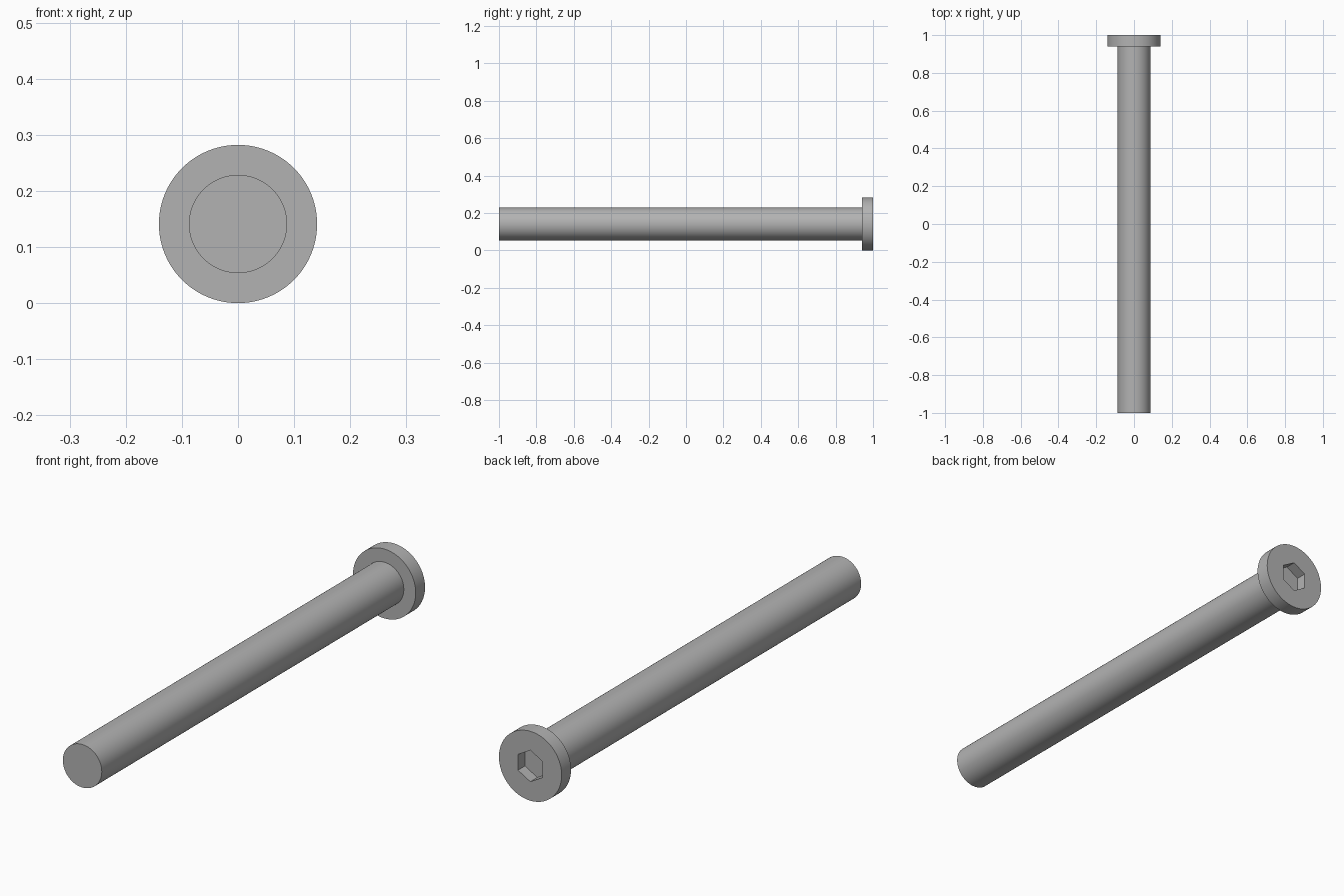
import bpy
import bmesh
from math import radians
from mathutils import Matrix

HEAD_R, SHAFT_R, SOCKET_R = 0.141, 0.0875, 0.064
TIP_Y, COLLAR_Y, TOP_Y = -1.0, 0.94, 1.0
SOCKET_DEPTH = 0.045
SIDES = 96

cube = bpy.data.objects.get("Cube")
if cube:
    bpy.data.objects.remove(cube, do_unlink=True)

steel = bpy.data.materials.new("grey_steel")
steel.use_nodes = True
GREY = (0.45, 0.45, 0.45, 1)
steel.diffuse_color = GREY
steel.node_tree.nodes["Principled BSDF"].inputs["Base Color"].default_value = GREY


def turned_solid(name, profile, sides, spin=0):
    """Closed solid round the y axis from (radius, y) pairs."""
    bm = bmesh.new()
    turn = Matrix.Rotation(radians(-90), 4, "X") @ Matrix.Rotation(spin, 4, "Z")
    rings = []
    for radius, y in profile:
        place = Matrix.Translation((0, y, HEAD_R)) @ turn
        rings.append(bmesh.ops.create_circle(
            bm, segments=sides, radius=radius, matrix=place)["verts"])
    for a, b in zip(rings, rings[1:]):
        for i in range(sides):
            j = (i + 1) % sides
            bm.faces.new((a[i], a[j], b[j], b[i]))
    bm.faces.new(rings[0])
    bm.faces.new(rings[-1])
    bmesh.ops.recalc_face_normals(bm, faces=bm.faces)
    mesh = bpy.data.meshes.new(name)
    bm.to_mesh(mesh)
    bm.free()
    mesh.materials.append(steel)
    obj = bpy.data.objects.new(name, mesh)
    bpy.context.collection.objects.link(obj)
    return obj


# Plain shaft with a flat disc head
bolt = turned_solid("bolt_shaft_and_head", [
    (SHAFT_R, TIP_Y), (SHAFT_R, COLLAR_Y), (HEAD_R, COLLAR_Y), (HEAD_R, TOP_Y)], SIDES)

# Hexagonal key socket, with corners at top and bottom
cutter = turned_solid("socket_cutter", [
    (SOCKET_R, TOP_Y - SOCKET_DEPTH), (SOCKET_R, TOP_Y + SOCKET_DEPTH)], 6, 0)
cutter.hide_render = True
cut = bolt.modifiers.new("hex_socket", "BOOLEAN")
cut.operation = "DIFFERENCE"
cut.solver = "EXACT"
cut.object = cutter

bpy.ops.object.select_all(action="DESELECT")
bpy.context.view_layer.objects.active = bolt
bolt.select_set(True)
bpy.ops.object.modifier_apply(modifier=cut.name)
bpy.data.objects.remove(cutter, do_unlink=True)

# Smooth round walls, crisp rims and socket edges
bpy.ops.object.shade_smooth_by_angle(angle=radians(30))
